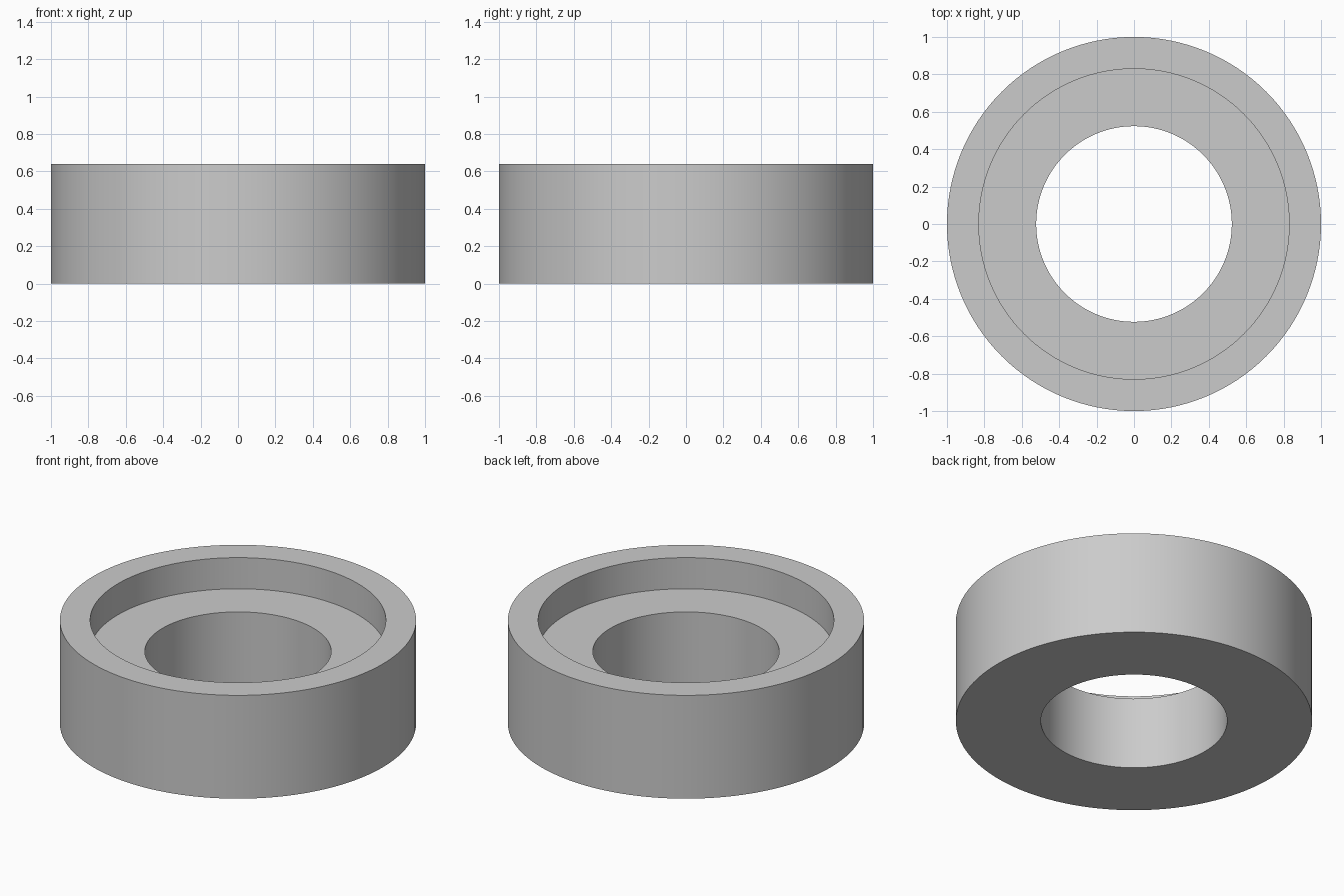
import bpy
import math

cube = bpy.data.objects.get("Cube")
if cube:
    bpy.data.objects.remove(cube, do_unlink=True)

SEGMENTS = 128
HEIGHT, FLOOR = 0.64, 0.447
OUTER, RECESS, BORE = 1.0, 0.83, 0.523

# Plain grey material
grey = bpy.data.materials.new("plain grey")
grey.use_nodes = True
colour = (0.6, 0.6, 0.6, 1)
grey.diffuse_color = colour
grey.node_tree.nodes["Principled BSDF"].inputs["Base Color"].default_value = colour

# Cross-section of the ring: bore, stepped recess, rim, outer wall
profile = [(BORE, 0), (OUTER, 0), (OUTER, HEIGHT),
           (RECESS, HEIGHT), (RECESS, FLOOR), (BORE, FLOOR)]
n = len(profile)

# Revolve the closed cross-section around z
verts, faces = [], []
for i in range(SEGMENTS):
    a = math.tau * i / SEGMENTS
    verts += [(r * math.cos(a), r * math.sin(a), z) for r, z in profile]
    here, there = i * n, (i + 1) % SEGMENTS * n
    for j in range(n):
        k = (j + 1) % n
        faces.append((here + j, there + j, there + k, here + k))

mesh = bpy.data.meshes.new("stepped_ring")
mesh.from_pydata(verts, [], faces)
mesh.materials.append(grey)
ring = bpy.data.objects.new("stepped_ring", mesh)
bpy.context.collection.objects.link(ring)

# Smooth round walls, sharp rims
bpy.ops.object.select_all(action='DESELECT')
ring.select_set(True)
bpy.context.view_layer.objects.active = ring
bpy.ops.object.shade_smooth_by_angle(angle=math.radians(30))
